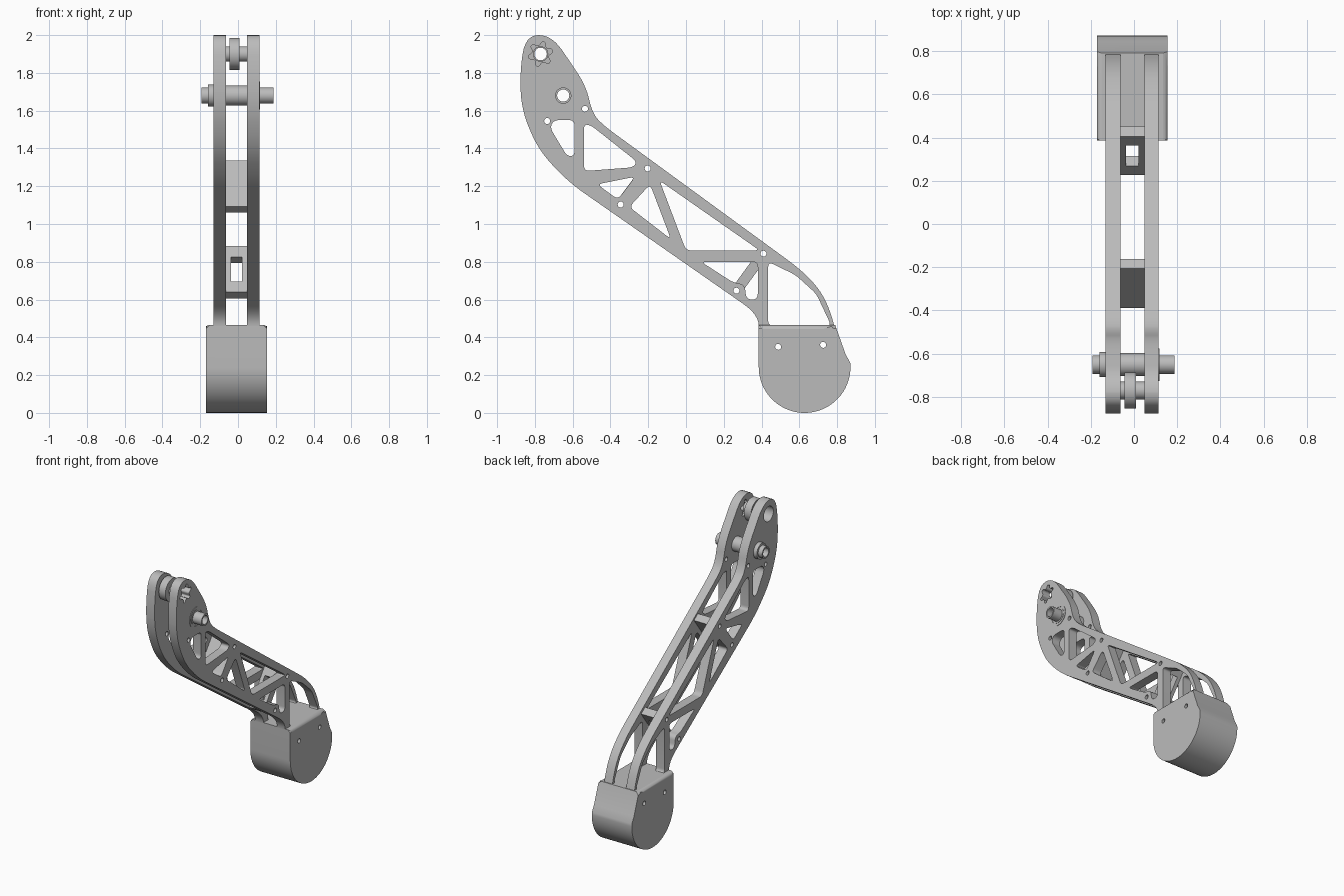
import bpy, bmesh, math
from mathutils import Matrix, Vector

cube = bpy.data.objects.get("Cube")
if cube:
    bpy.data.objects.remove(cube)

metal = bpy.data.materials.new("light_grey_metal")
metal.use_nodes = True
grey = (0.5, 0.5, 0.5, 1)
metal.diffuse_color = grey
metal.node_tree.nodes["Principled BSDF"].inputs["Base Color"].default_value = grey

MID = -0.008                    # x of the arm's middle plane
TIP, AXLE = (-0.77, 1.9), (-0.65, 1.68)


def circle(centre, r, n=32, start=0, end=360, closed=True):
    steps = n if closed else n - 1
    angles = [math.radians(start + (end - start) * i / steps) for i in range(n)]
    return [(centre[0] + r * math.cos(a), centre[1] + r * math.sin(a)) for a in angles]


def rounded(points, r, n=6):
    """Round every corner of a closed loop."""
    out = []
    pts = [Vector(p) for p in points]
    for i, p in enumerate(pts):
        a, b = pts[i - 1] - p, pts[(i + 1) % len(pts)] - p
        a = p + a.normalized() * min(r, a.length * 0.499)
        b = p + b.normalized() * min(r, b.length * 0.499)
        for k in range(n + 1):
            t = k / n
            out.append(a * (1 - t) ** 2 + p * 2 * t * (1 - t) + b * t * t)
    return out


def finish(obj):
    bpy.ops.object.select_all(action="DESELECT")
    obj.select_set(True)
    bpy.context.view_layer.objects.active = obj
    bpy.ops.object.shade_smooth_by_angle(angle=math.radians(30))


def slab(name, loops, x0, x1):
    """Extrude side-view loops (outline first, then holes) from x0 to x1."""
    curve = bpy.data.curves.new(name, "CURVE")
    curve.dimensions, curve.fill_mode = "2D", "BOTH"
    curve.extrude = (x1 - x0) / 2
    for loop in loops:
        spline = curve.splines.new("POLY")
        spline.points.add(len(loop) - 1)
        spline.use_cyclic_u = True
        for point, p in zip(spline.points, loop):
            point.co = (p[0], p[1], 0, 1)
    helper = bpy.data.objects.new(name + "_profile", curve)
    bpy.context.collection.objects.link(helper)
    mesh = bpy.data.meshes.new_from_object(
        helper.evaluated_get(bpy.context.evaluated_depsgraph_get()))
    bpy.data.objects.remove(helper)
    bm = bmesh.new()
    bm.from_mesh(mesh)
    bmesh.ops.remove_doubles(bm, verts=bm.verts, dist=1e-5)
    place = Matrix(((0, 0, 1, (x0 + x1) / 2), (1, 0, 0, 0), (0, 1, 0, 0), (0, 0, 0, 1)))
    bm.transform(place)
    bmesh.ops.recalc_face_normals(bm, faces=bm.faces)
    bm.to_mesh(mesh)
    bm.free()
    mesh.materials.clear()
    mesh.materials.append(metal)
    obj = bpy.data.objects.new(name, mesh)
    bpy.context.collection.objects.link(obj)
    finish(obj)
    return obj


def tube(name, centre, outer, inner, x0, x1):
    return slab(name, [circle(centre, outer, 40), circle(centre, inner, 40)], x0, x1)


# Side plates: curved outline, truss windows and pin holes
outline = rounded([
    (0.385, 0.4), (0.385, 0.52), (-0.62, 1.22), (-0.78, 1.39), (-0.87, 1.6),
    (-0.88, 1.8), (-0.85, 2), (-0.71, 2), (-0.53, 1.735), (-0.5, 1.6),
    (-0.455, 1.535), (0.62, 0.75), (0.735, 0.62), (0.8, 0.42), (0.78, 0.4)], 0.1)
windows = [
    [(-0.7, 1.55), (-0.59, 1.55), (-0.59, 1.36), (-0.63, 1.36), (-0.72, 1.51)],
    [(-0.54, 1.53), (-0.5, 1.52), (-0.26, 1.33), (-0.28, 1.3), (-0.54, 1.28)],
    [(-0.47, 1.21), (-0.27, 1.25), (-0.36, 1.13)],
    [(-0.19, 1.21), (-0.08, 0.92), (-0.3, 1.09)],
    [(-0.14, 1.23), (0.39, 0.86), (0, 0.86)],
    [(0.08, 0.8), (0.38, 0.8), (0.38, 0.6), (0.32, 0.6), (0.31, 0.68), (0.25, 0.69)],
    [(0.435, 0.8), (0.58, 0.73), (0.69, 0.63), (0.77, 0.46), (0.435, 0.46)]]
brace_pins = [((-0.346, 1.103), (-0.203, 1.294)), ((0.267, 0.647), (0.41, 0.843))]
PIN = 0.016
pins = [(-0.735, 1.545), (-0.535, 1.61)] + [p for pair in brace_pins for p in pair]
shared = [outline] + [rounded(w, 0.03) for w in windows]
shared += [circle(p, PIN, 16) for p in pins] + [circle(AXLE, 0.045)]

# One plate carries a six-lobed socket, the other a round hole
star = []
for i in range(24):
    a = math.radians(15 * i + 7.5)
    r = 0.066 if i % 4 < 2 else 0.044
    star.append((TIP[0] + r * math.cos(a), TIP[1] + r * math.sin(a)))
slab("left_side_plate", shared + [rounded(star, 0.006, 3)], 0.048, 0.114)
slab("right_side_plate", shared + [circle(TIP, 0.055)], -0.131, -0.063)

# Tip roller on its hollow shaft
tube("tip_roller", TIP, 0.084, 0.033, -0.045, 0.009)
tube("tip_shaft_left", TIP, 0.041, 0.033, 0.009, 0.05)
tube("tip_shaft_right", TIP, 0.041, 0.033, -0.065, -0.045)

# Hollow axle with collar, spacer and bearing rings
tube("axle", AXLE, 0.043, 0.032, -0.193, 0.188)
tube("axle_spacer", AXLE, 0.053, 0.042, -0.063, 0.048)
tube("axle_collar", AXLE, 0.058, 0.042, -0.16, -0.131)
tube("bearing_outer_ring", AXLE, 0.075, 0.062, 0.112, 0.117)
tube("bearing_inner_ring", AXLE, 0.055, 0.042, 0.112, 0.117)

# Tilted cross braces with a square opening
for name, (low, high) in zip(("upper_brace", "lower_brace"), brace_pins):
    low, high = Vector(low), Vector(high)
    along = (high - low).normalized()
    across = Vector((-along.y, along.x)) * 0.028
    centre = (low + high) / 2

    def bar(half, width=1):
        return [centre + along * half * s + across * width * t
                for s, t in ((-1, -1), (1, -1), (1, 1), (-1, 1))]
    brace = slab(name, [bar(0.152), circle(low, PIN, 16), circle(high, PIN, 16)],
                 -0.063, 0.048)
    cutter = slab("cutter", [bar(0.08, 3)], MID - 0.028, MID + 0.028)
    cutter.hide_render = True
    cut = brace.modifiers.new("opening", "BOOLEAN")
    cut.operation, cut.solver, cut.object = "DIFFERENCE", "EXACT", cutter
    bpy.context.view_layer.objects.active = brace
    bpy.ops.object.modifier_apply(modifier=cut.name)
    bpy.data.objects.remove(cutter)
    finish(brace)

# Rounded foot block with two cross holes and softened top edges
foot_shape = [(0.385, 0.465)] + circle((0.628, 0.243), 0.243, 40, 180, 365, False)
foot_shape += [(0.845, 0.31), (0.79, 0.465)]
foot = slab("foot", [foot_shape] + [circle(p, PIN, 16) for p in ((0.488, 0.35), (0.726, 0.36))],
            -0.17, 0.154)
bm = bmesh.new()
bm.from_mesh(foot.data)
top = [e for e in bm.edges if all(v.co.z > 0.46 for v in e.verts)
       and abs(e.verts[0].co.x - e.verts[1].co.x) < 0.01]
bmesh.ops.bevel(bm, geom=top, offset=0.02, segments=4, profile=0.5, affect="EDGES")
bm.to_mesh(foot.data)
bm.free()
finish(foot)
